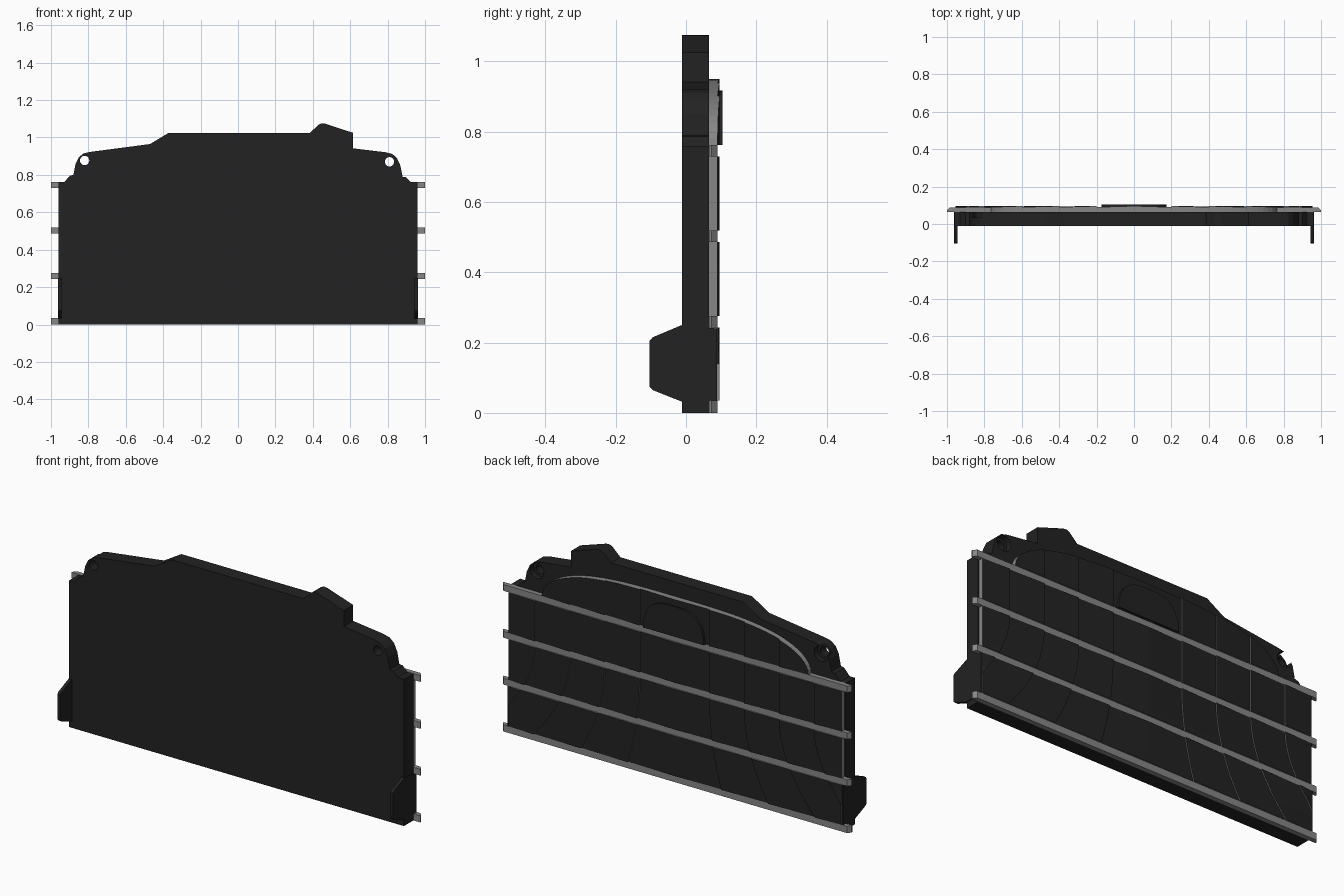
import bpy, bmesh, math

if "Cube" in bpy.data.objects:
    bpy.data.objects.remove(bpy.data.objects["Cube"])

def mat(name, v):
    m = bpy.data.materials.new(name)
    m.diffuse_color = (v, v, v, 1)
    m.use_nodes = True
    m.node_tree.nodes["Principled BSDF"].inputs["Base Color"].default_value = m.diffuse_color
    return m

DARK, GREY = mat("dark", 0.016), mat("grey", 0.24)

def make(name, bm, mats):
    bmesh.ops.recalc_face_normals(bm, faces=bm.faces)
    me = bpy.data.meshes.new(name)
    bm.to_mesh(me)
    bm.free()
    for m in mats:
        me.materials.append(m)
    ob = bpy.data.objects.new(name, me)
    bpy.context.collection.objects.link(ob)
    return ob

def prism(name, pts, a, b, place, mats):
    """Extrude a 2D outline from a to b; place(u, v, w) gives the 3D point."""
    bm = bmesh.new()
    lo = [bm.verts.new(place(u, v, a)) for u, v in pts]
    hi = [bm.verts.new(place(u, v, b)) for u, v in pts]
    bm.faces.new(lo)
    bm.faces.new(hi)
    n = len(pts)
    for i in range(n):
        j = (i + 1) % n
        bm.faces.new((lo[i], lo[j], hi[j], hi[i]))
    return make(name, bm, mats)

along_y = lambda u, v, w: (u, w, v)
along_x = lambda u, v, w: (w, u, v)
along_z = lambda u, v, w: (u, v, w)

# main panel with stepped top and ears
outline = [(-.96, 0), (-.96, .76), (-.93, .76), (-.9, .795), (-.88, .8), (-.868, .86),
           (-.85, .895), (-.825, .915), (-.79, .923), (-.47, .965), (-.37, 1.025),
           (.385, 1.025), (.43, 1.068), (.445, 1.075), (.465, 1.074), (.615, 1.025),
           (.615, .942), (.79, .921), (.825, .912), (.85, .89), (.868, .85),
           (.88, .79), (.9, .787), (.925, .76), (.96, .76), (.96, 0)]
panel = prism("main_panel", outline, -.012, .065, along_y, [DARK])

# ear holes and the shallow pockets behind them
def cut(x, z, r, y0, y1):
    pts = [(x + r * math.cos(i * math.tau / 32), z + r * math.sin(i * math.tau / 32))
           for i in range(32)]
    c = prism("hole_cutter", pts, y0, y1, along_y, [DARK])
    c.hide_render = True
    c.hide_set(True)
    m = panel.modifiers.new("hole", 'BOOLEAN')
    m.operation, m.object, m.solver = 'DIFFERENCE', c, 'EXACT'

for x, z in ((-.82, .877), (.81, .87)):
    cut(x, z, .025, -.1, .2)
    cut(x, z, .04, .035, .2)

# side tabs projecting forward
tab = [(-.012, .032), (-.095, .065), (-.104, .075), (-.104, .205), (-.095, .215),
       (-.012, .25), (.088, .24), (.088, .032)]
for s, side in ((-1, "left"), (1, "right")):
    prism(side + "_tab", tab, s * .945, s * .963, along_x, [DARK])

# horizontal rails on the back, with tapered ends
rail = [(-1, .065), (1, .065), (1, .072), (.985, .089), (-.985, .089), (-1, .072)]
for i, (z0, z1) in enumerate(((0, .035), (.243, .276), (.486, .519), (.729, .762))):
    prism(f"rail_{i + 1}", rail, z0, z1, along_z, [GREY])

def arch(x, half, rise):
    return .762 + rise * math.sqrt(max(0, 1 - min(1, abs(x) / half) ** 3.3))

# slats between the rails: sawtooth steps, flaring outwards near the bottom
def border(k, z, limit):
    flare = 1 + .4 * max(0, (.5 - z) / .5) ** 2
    return limit if k == 5 else min(limit, .2 * k * flare)

def slat(name, side, k, z0, z1, limit, top):
    bm = bmesh.new()
    NU, NT = (8 if top else 1), (1 if top else 6)
    grid = {}
    for i in range(NU + 1):
        for j in range(NT + 1):
            u, z = i / NU, z0 + (z1 - z0) * j / NT
            if top and k == 3:
                u = math.sin(u * math.pi / 2)
            a, b = border(k, z, limit), border(k + 1, z, limit)
            x = a + (b - a) * u
            if top and j:
                z = arch(x, limit, .188)
            y = .096 - .006 * u
            grid[i, j] = (bm.verts.new((side * x, .065, z)), bm.verts.new((side * x, y, z)))
    for i in range(NU):
        for j in range(NT):
            q = [grid[i, j], grid[i + 1, j], grid[i + 1, j + 1], grid[i, j + 1]]
            bm.faces.new([p[0] for p in q])
            bm.faces.new([p[1] for p in q])
    edges = [e for e in bm.edges if len(e.link_faces) == 1]
    twin = {}
    for f, b in grid.values():
        twin[f] = b
    for e in edges:
        a, b = e.verts
        if a in twin and b in twin:
            bm.faces.new((a, b, twin[b], twin[a]))
    for f in bm.faces:
        f.normal_update()
        f.material_index = 0 if abs(f.normal.y) > .8 else 1
    bmesh.ops.remove_doubles(bm, verts=bm.verts, dist=1e-5)
    make(name, bm, [DARK, GREY])

rows = ((.035, .243, .955), (.276, .486, .955), (.519, .729, .955), (.762, .95, .765))
for r, (z0, z1, limit) in enumerate(rows):
    top = r == 3
    for k in range(4 if top else 5):
        for s, side in ((-1, "left"), (1, "right")):
            slat(f"slat_row{r + 1}_{side}_{k + 1}", s, k, z0, z1, limit, top)

# raised centre arch above the top rail
xs = [-.175 * math.cos(i * math.pi / 24) for i in range(25)]
pts = [(x, arch(x, .175, .155)) for x in xs]
prism("centre_arch", pts, .09, .104, along_y, [DARK])
